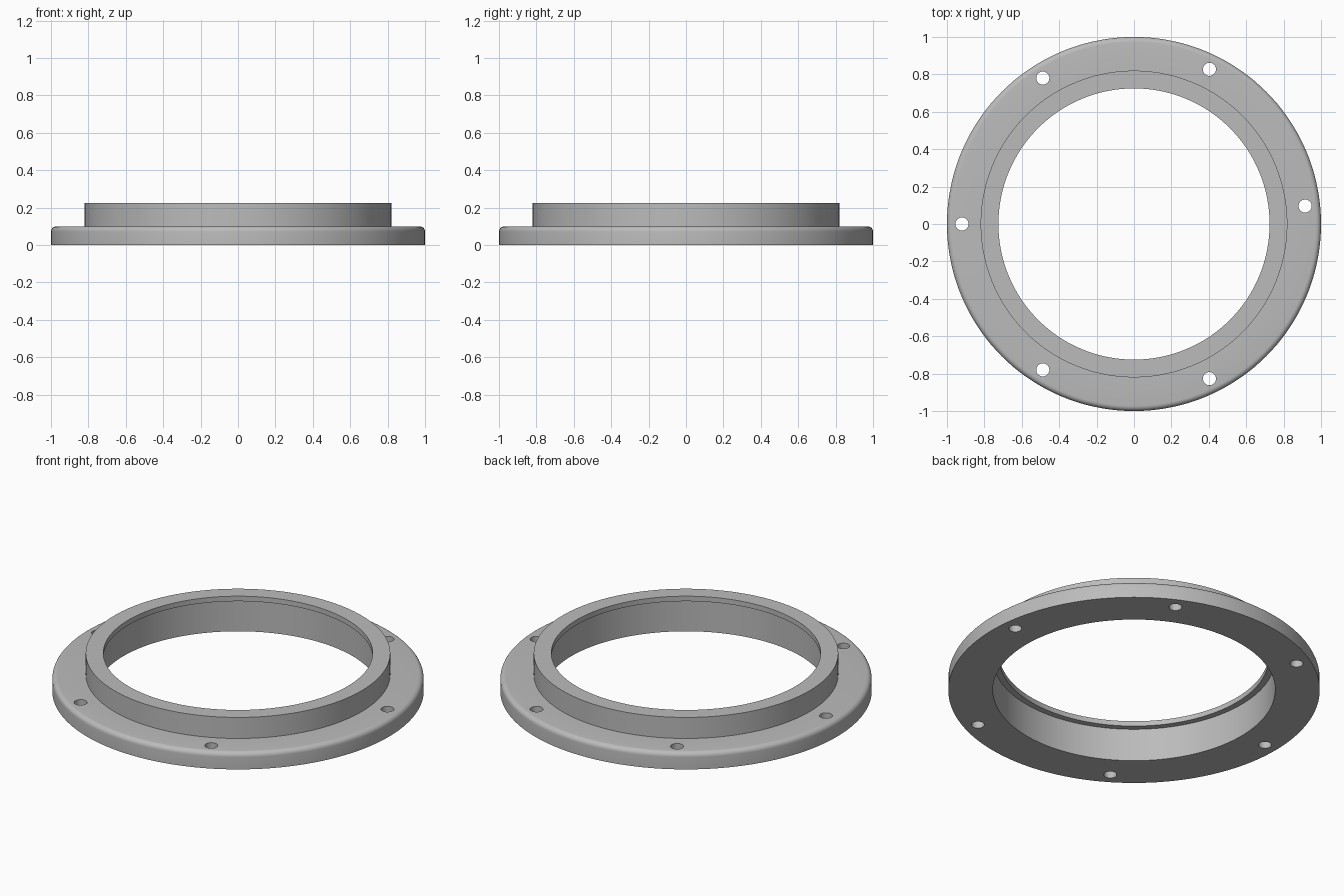
import bpy, bmesh, math

if "Cube" in bpy.data.objects:
    bpy.data.objects.remove(bpy.data.objects["Cube"])

# Grey metal
metal = bpy.data.materials.new("grey metal")
metal.use_nodes = True
grey = (0.5, 0.5, 0.5, 1)
metal.diffuse_color = grey
metal.node_tree.nodes["Principled BSDF"].inputs["Base Color"].default_value = grey


def lathe(name, profile, segments):
    """Revolve a closed (radius, height) profile around z."""
    bm = bmesh.new()
    verts = [bm.verts.new((r, 0, z)) for r, z in profile]
    edges = [bm.edges.new((verts[i - 1], verts[i])) for i in range(len(verts))]
    bmesh.ops.spin(bm, geom=verts + edges, cent=(0, 0, 0), axis=(0, 0, 1),
                   angle=math.tau, steps=segments)
    bmesh.ops.remove_doubles(bm, verts=bm.verts, dist=1e-5)
    bmesh.ops.recalc_face_normals(bm, faces=bm.faces)
    mesh = bpy.data.meshes.new(name)
    bm.to_mesh(mesh)
    bm.free()
    ob = bpy.data.objects.new(name, mesh)
    bpy.context.collection.objects.link(ob)
    mesh.materials.append(metal)
    return ob


# Flange, raised collar and stepped bore as one turned part
flange_top, collar_top, ledge, fillet = 0.10, 0.225, 0.195, 0.028
rounded_rim = [(1 - fillet + fillet * math.cos(a), flange_top - fillet + fillet * math.sin(a))
               for a in (math.pi / 2 * i / 6 for i in range(7))]
profile = [(0.76, 0), (1, 0)] + rounded_rim + [
    (0.82, flange_top), (0.82, collar_top), (0.725, collar_top),
    (0.725, ledge), (0.76, ledge)]
ring = lathe("flange_ring", profile, 144)

# Six bolt holes, 58 degrees apart, starting from the right side
bm = bmesh.new()
for step in range(-2, 4):
    angle = math.radians(180 - 58 * step)
    made = bmesh.ops.create_cone(bm, cap_ends=True, segments=32,
                                 radius1=0.035, radius2=0.035, depth=0.4)
    bmesh.ops.translate(bm, verts=made["verts"],
                        vec=(0.92 * math.cos(angle), 0.92 * math.sin(angle), 0.05))
mesh = bpy.data.meshes.new("bolt_hole_cutter")
bm.to_mesh(mesh)
bm.free()
mesh.materials.append(metal)
cutter = bpy.data.objects.new("bolt_hole_cutter", mesh)
bpy.context.collection.objects.link(cutter)

cut = ring.modifiers.new("bolt holes", 'BOOLEAN')
cut.operation = 'DIFFERENCE'
cut.solver = 'EXACT'
cut.object = cutter
bpy.context.view_layer.objects.active = ring
ring.select_set(True)
bpy.ops.object.modifier_apply(modifier=cut.name)
bpy.data.objects.remove(cutter)

# Smooth curved walls, keep the machined edges sharp
bpy.ops.object.shade_smooth_by_angle(angle=math.radians(30))
